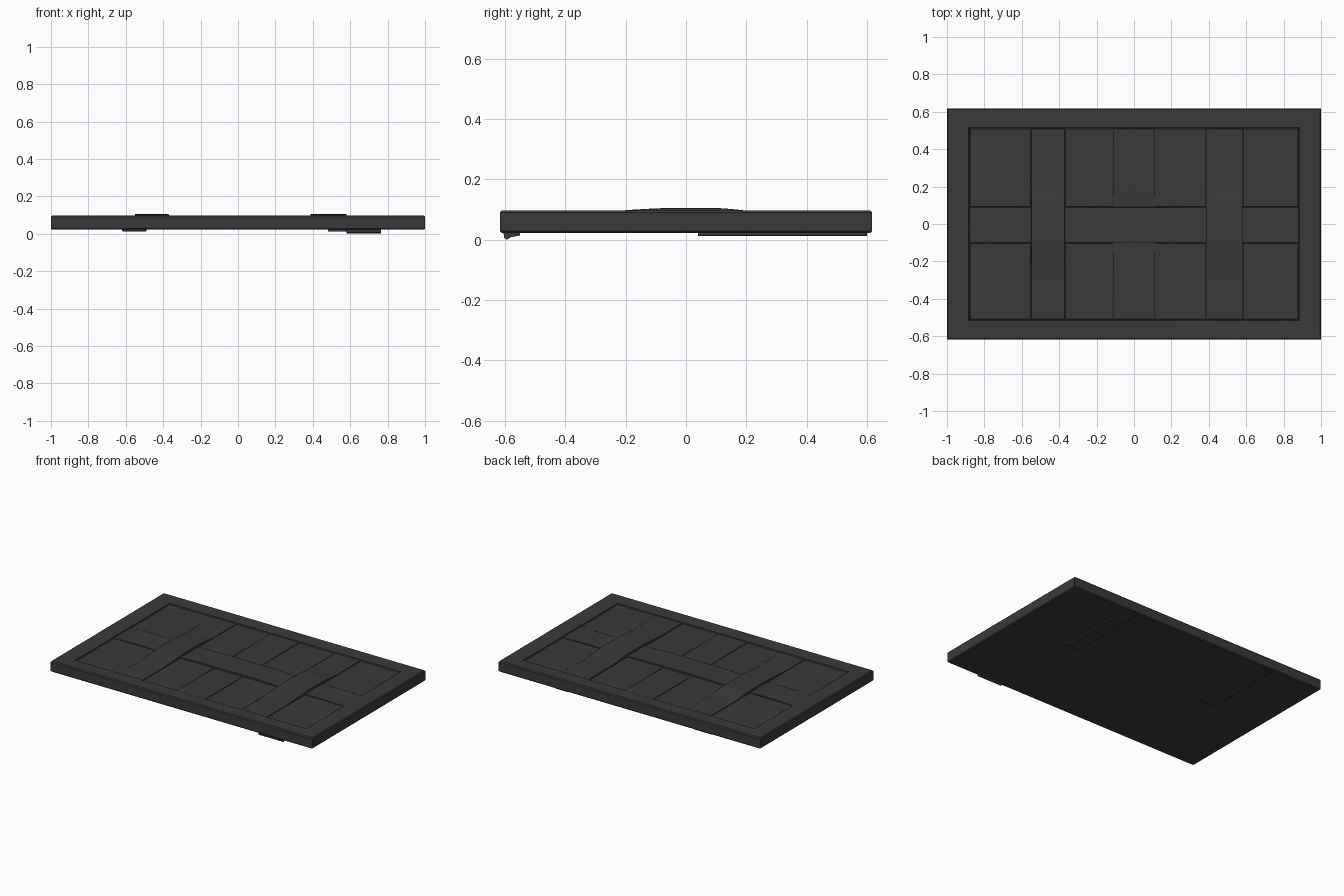
import bpy, bmesh, math

if "Cube" in bpy.data.objects:
    bpy.data.objects.remove(bpy.data.objects["Cube"])

mat = bpy.data.materials.new("charcoal")
mat.diffuse_color = (0.042, 0.042, 0.042, 1)
mat.use_nodes = True
mat.node_tree.nodes["Principled BSDF"].inputs["Base Color"].default_value = mat.diffuse_color


def finish(name, bm, bevel=0.0):
    bmesh.ops.recalc_face_normals(bm, faces=bm.faces[:])
    me = bpy.data.meshes.new(name)
    bm.to_mesh(me)
    bm.free()
    ob = bpy.data.objects.new(name, me)
    bpy.context.collection.objects.link(ob)
    me.materials.append(mat)
    if bevel:
        mod = ob.modifiers.new("soft_edges", 'BEVEL')
        mod.width, mod.segments = bevel, 2
        mod.limit_method, mod.angle_limit = 'ANGLE', math.radians(40)
    bpy.context.view_layer.objects.active = ob
    bpy.ops.object.select_all(action='DESELECT')
    ob.select_set(True)
    bpy.ops.object.shade_smooth_by_angle(angle=math.radians(30))
    return ob


def box(name, x0, x1, y0, y1, z0, z1, bevel=0.002):
    bm = bmesh.new()
    bmesh.ops.create_cube(bm, size=1)
    for v in bm.verts:
        v.co = ((x0, x1)[v.co.x > 0], (y0, y1)[v.co.y > 0], (z0, z1)[v.co.z > 0])
    return finish(name, bm, bevel)


def height(keys, t):
    # Smooth interpolation of (position, height) keys
    for (a, ha), (b, hb) in zip(keys, keys[1:]):
        if t <= b:
            s = (t - a) / (b - a)
            return ha + (hb - ha) * s * s * (3 - 2 * s)
    return keys[-1][1]


def strap(name, lo, hi, keys, along_x=False, base=0.07, n=48):
    # Wavy band: closed ring of side profile, extruded over its width
    start, end = keys[0][0], keys[-1][0]
    ts = [start + (end - start) * i / n for i in range(n + 1)]
    bm = bmesh.new()
    rings = []
    for t in ts:
        z = height(keys, t)
        pts = [(lo, base), (hi, base), (hi, z), (lo, z)]
        rings.append([bm.verts.new((t, w, h) if along_x else (w, t, h)) for w, h in pts])
    for a, b in zip(rings, rings[1:]):
        for i in range(4):
            j = (i + 1) % 4
            bm.faces.new((a[i], a[j], b[j], b[i]))
    bm.faces.new(rings[0])
    bm.faces.new(rings[-1])
    return finish(name, bm, 0.0015)


# Tray slab: outer loop, top rim, shallow recess
bm = bmesh.new()
loops = []
for hx, hy, z in [(0.994, 0.611, 0.022), (1, 0.617, 0.028), (1, 0.617, 0.090),
                  (0.994, 0.611, 0.097), (0.884, 0.516, 0.094), (0.88, 0.512, 0.080)]:
    loops.append([bm.verts.new((sx * hx, sy * hy, z))
                  for sx, sy in ((-1, -1), (1, -1), (1, 1), (-1, 1))])
for a, b in zip(loops, loops[1:]):
    for i in range(4):
        j = (i + 1) % 4
        bm.faces.new((a[i], a[j], b[j], b[i]))
bm.faces.new(loops[0])
bm.faces.new(loops[-1])
finish("tray_frame", bm)

# Panels filling the recess between the bands
for y0, y1, row in ((-0.51, -0.102, "front"), (0.092, 0.51, "back")):
    for i, (x0, x1) in enumerate([(-0.878, -0.552), (-0.368, -0.112),
                                  (0.112, 0.383), (0.582, 0.878)]):
        box(f"{row}_panel_{i}", x0, x1, y0, y1, 0.07, 0.089)

# Two cross bands rising over the long band
over = [(-0.51, 0.092), (-0.35, 0.091), (-0.04, 0.105), (0.09, 0.105),
        (0.28, 0.091), (0.51, 0.092)]
strap("left_cross_band", -0.55, -0.37, over)
strap("right_cross_band", 0.387, 0.58, over)

# Middle cross band dipping under the long band
under = [(-0.51, 0.091), (-0.3, 0.091), (0, 0.085), (0.3, 0.091), (0.51, 0.091)]
strap("middle_cross_band", -0.11, 0.11, under)

# Long band weaving under, over, under
strap("long_band", -0.10, 0.09,
      [(-0.88, 0.090), (-0.7, 0.095), (-0.46, 0.088), (-0.2, 0.098), (0.2, 0.098),
       (0.48, 0.088), (0.7, 0.095), (0.88, 0.090)], along_x=True)

# Underside runners and front foot
box("left_runner", -0.62, -0.49, 0.04, 0.60, 0.013, 0.03)
box("right_runner", 0.48, 0.58, 0.04, 0.60, 0.012, 0.03)
bm = bmesh.new()
prof = [(-0.605, 0.025), (-0.603, 0.006), (-0.595, 0.0), (-0.58, 0.008),
        (-0.55, 0.014), (-0.55, 0.025)]
ends = [[bm.verts.new((x, y, z)) for y, z in prof] for x in (0.58, 0.765)]
for i in range(len(prof)):
    j = (i + 1) % len(prof)
    bm.faces.new((ends[0][i], ends[0][j], ends[1][j], ends[1][i]))
bm.faces.new(ends[0])
bm.faces.new(ends[1])
finish("front_foot", bm)
